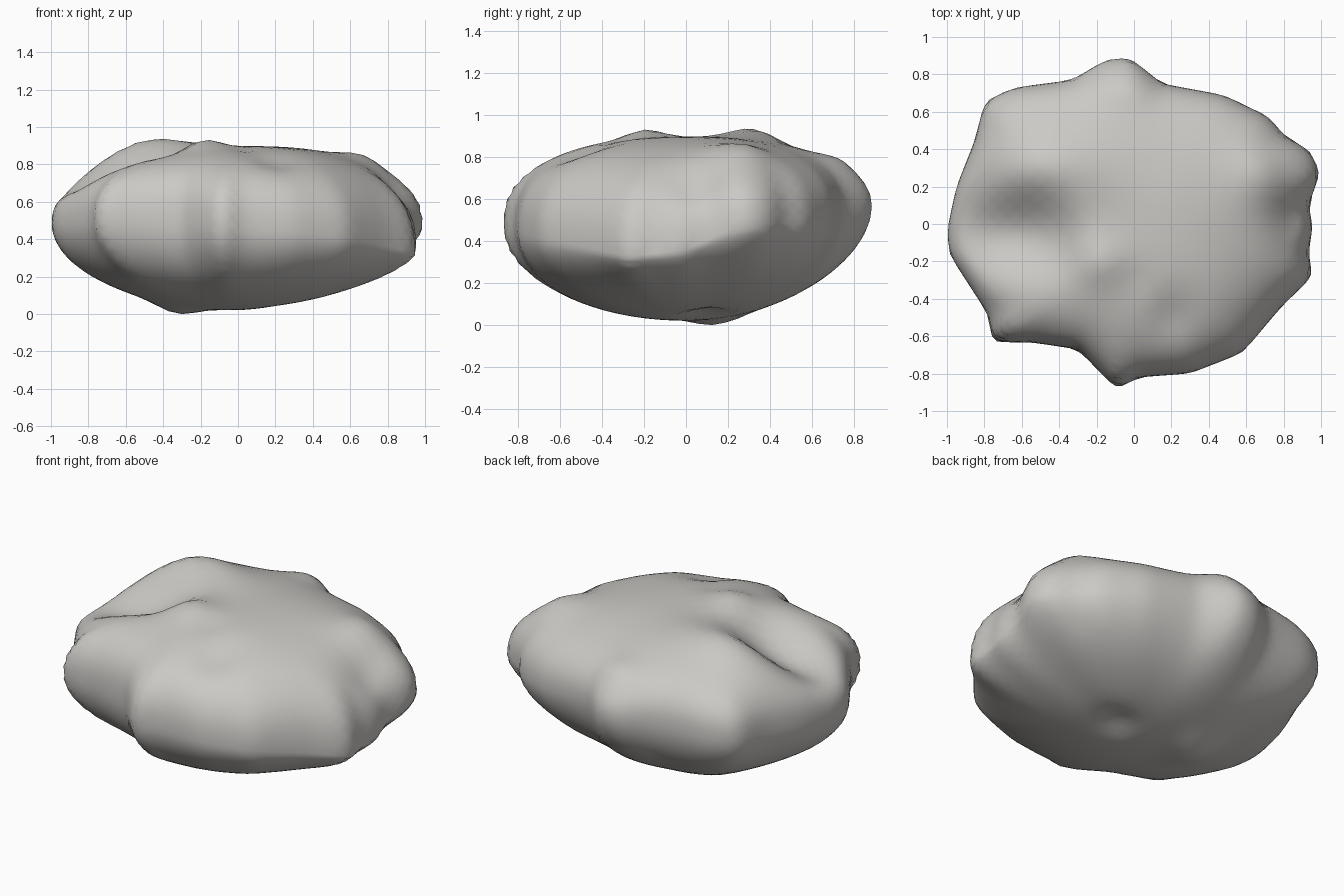
import bpy
import bmesh
import math

# Plan outline of the boulder, counter-clockwise from the right-hand tip
OUTLINE = [
    (1, .27), (.94, .4), (.8, .47), (.73, .57), (.48, .69), (.15, .75),
    (-.02, .89), (-.15, .88), (-.33, .77), (-.64, .73), (-.8, .66),
    (-.85, .45), (-.95, .2), (-1, -.03), (-.99, -.16), (-.77, -.5),
    (-.77, -.64), (-.57, -.63), (-.3, -.67), (-.09, -.89), (.02, -.82),
    (.3, -.8), (.58, -.69), (.8, -.43), (.96, -.28), (.93, -.15),
    (.96, -.02), (.93, .1),
]

# Cross-sections: direction in degrees, height of the widest point,
# roundness above it and roundness below it (smaller is fuller)
SECTIONS = [
    (0, .35, .8, 1.3), (15, .47, .8, 1.25), (45, .5, .8, 1.1),
    (90, .57, .9, 1.05), (135, .52, .75, 1), (180, .48, .78, 1),
    (220, .5, .8, 1), (263, .48, .8, .95), (315, .4, .8, 1.1),
    (344, .32, .8, 1.3), (360, .35, .8, 1.3),
]
CROWN, UNDERSIDE = .9, .02

# Hollows and swellings: x, y, width in x, width in y, rise
TOP_FEATURES = [
    (-.62, -.06, .34, .2, -.17),    # broad hollow on the left
    (-.5, .3, .26, .16, .08),       # back left shoulder
    (-.2, -.18, .13, .13, .07),     # summit
    (-.3, .08, .15, .15, .03),
    (.66, .28, .13, .14, .05),      # back right shoulder
    (-.03, .74, .12, .1, .03),      # back ridge
    (.86, .04, .12, .12, -.06),     # notch between the right tips
    (.2, -.5, .12, .14, -.04),      # front hollow
    (.02, -.3, .06, .1, -.02),
]
BOTTOM_FEATURES = [
    (-.33, .14, .14, .16, -.055),   # foot
    (.2, .09, .1, .1, .04),         # small pit
]


def outline_radius(angle):
    """Distance from the centre to the outline in one direction."""
    dx, dy = math.cos(angle), math.sin(angle)
    best = 0
    for i, (ax, ay) in enumerate(OUTLINE):
        bx, by = OUTLINE[(i + 1) % len(OUTLINE)]
        ex, ey = bx - ax, by - ay
        cross = dx * ey - dy * ex
        if abs(cross) < 1e-9:
            continue
        distance = (ax * ey - ay * ex) / cross
        along = (ax * dy - ay * dx) / cross
        if distance > 0 and -.001 <= along <= 1.001:
            best = max(best, distance)
    return best


def soft_radius(angle):
    """Outline with its points and notches rounded away."""
    steps = range(-3, 4)
    return sum(outline_radius(angle + k * .1) for k in steps) / len(steps)


def section(angle):
    """Widest height and the two roundnesses, blended between directions."""
    degrees = math.degrees(angle) % 360
    for low, high in zip(SECTIONS, SECTIONS[1:]):
        if degrees <= high[0]:
            t = (degrees - low[0]) / (high[0] - low[0])
            return [a + (b - a) * t for a, b in zip(low[1:], high[1:])]


def relief(features, x, y):
    return sum(rise * math.exp(-((x - cx) / wx) ** 2 - ((y - cy) / wy) ** 2)
               for cx, cy, wx, wy, rise in features)


def shape_point(co):
    """Carry a point of the unit sphere onto the boulder."""
    angle = math.atan2(co.y, co.x)
    flat = min(1, math.hypot(co.x, co.y))
    middle, upper, lower = section(angle)
    if co.z >= 0:
        power, limit, features = upper, CROWN, TOP_FEATURES
    else:
        power, limit, features = lower, UNDERSIDE, BOTTOM_FEATURES
    sharp = flat ** 3
    radius = outline_radius(angle) * sharp + soft_radius(angle) * (1 - sharp)
    reach = radius * flat ** power
    height = abs(co.z) ** power
    x, y = reach * math.cos(angle), reach * math.sin(angle)
    z = middle + (limit - middle) * height
    z += min(1, height * 1.6) * relief(features, x, y)
    return x, y, z


# Boulder body
bm = bmesh.new()
bmesh.ops.create_icosphere(bm, subdivisions=5, radius=1)
for vert in bm.verts:
    vert.co = shape_point(vert.co)
bmesh.ops.smooth_vert(bm, verts=bm.verts, factor=.4,
                      use_axis_x=True, use_axis_y=True, use_axis_z=True)
bmesh.ops.recalc_face_normals(bm, faces=bm.faces)

cube = bpy.data.objects.get("Cube")
if cube:
    bpy.data.objects.remove(cube, do_unlink=True)

mesh = bpy.data.meshes.new("boulder")
bm.to_mesh(mesh)
bm.free()
boulder = bpy.data.objects.new("boulder", mesh)
bpy.context.collection.objects.link(boulder)
mesh.shade_smooth()

# Plain stone grey
stone = bpy.data.materials.new("stone_grey")
stone.use_nodes = True
colour = (.6, .585, .56, 1)
stone.diffuse_color = colour
stone.node_tree.nodes["Principled BSDF"].inputs["Base Color"].default_value = colour
mesh.materials.append(stone)
